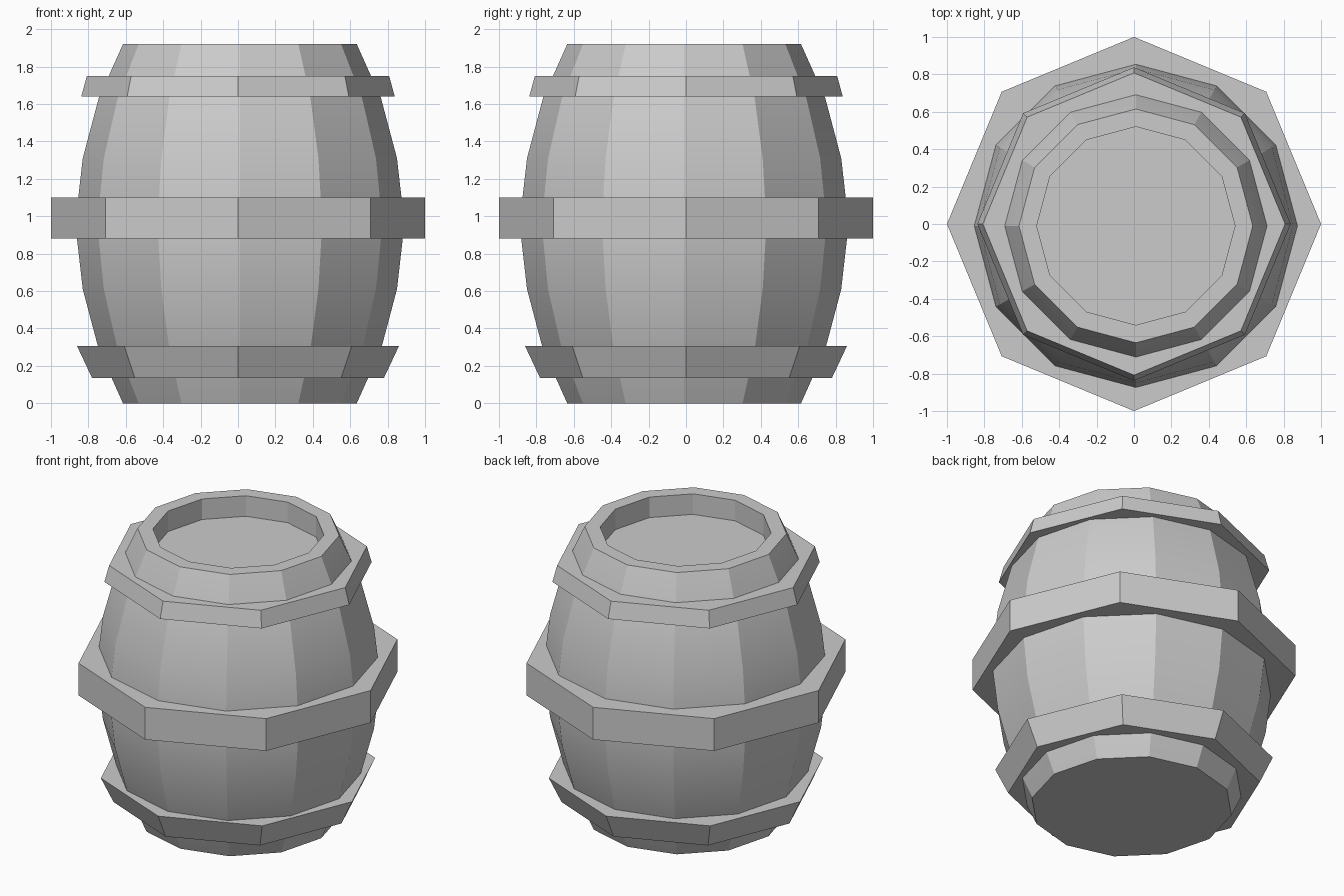
import bpy, bmesh
from math import pi, cos, sin, radians

if "Cube" in bpy.data.objects:
    bpy.data.objects.remove(bpy.data.objects["Cube"])


def lathe(name, profile, sides, cx=0.0, cy=0.0, smooth=None):
    """Revolve an (r, z) profile, listed bottom to top, and cap both ends."""
    bm = bmesh.new()
    rings = []
    for r, z in profile:
        angles = [2 * pi * i / sides for i in range(sides)]
        rings.append([bm.verts.new((cx + r * cos(a), cy + r * sin(a), z)) for a in angles])
    for low, high in zip(rings, rings[1:]):
        for i in range(sides):
            j = (i + 1) % sides
            bm.faces.new((low[i], low[j], high[j], high[i]))
    bm.faces.new(rings[0][::-1])
    bm.faces.new(rings[-1])
    bmesh.ops.recalc_face_normals(bm, faces=bm.faces)
    mesh = bpy.data.meshes.new(name)
    bm.to_mesh(mesh)
    bm.free()
    obj = bpy.data.objects.new(name, mesh)
    bpy.context.collection.objects.link(obj)
    if smooth:
        bpy.ops.object.select_all(action='DESELECT')
        obj.select_set(True)
        bpy.context.view_layer.objects.active = obj
        bpy.ops.object.shade_smooth_by_angle(angle=smooth)
    return obj


# Bulging twelve-sided barrel body with a recessed lid
side = [(0.625, 0.0), (0.755, 0.29), (0.84, 0.61), (0.88, 0.96),
        (0.84, 1.31), (0.755, 1.63), (0.625, 1.92)]
recess = [(0.53, 1.92), (0.53, 1.78)]
lathe("barrel_body", side + recess, 12, 0.01, -0.01, radians(20))

# Eight-sided hoops: name, bottom radius, bottom z, top radius, top z
for name, r0, z0, r1, z1 in (("bottom_hoop", 0.78, 0.135, 0.86, 0.305),
                             ("middle_hoop", 1.0, 0.88, 1.0, 1.10),
                             ("top_hoop", 0.838, 1.64, 0.808, 1.75)):
    lathe(name, [(r0, z0), (r1, z1)], 8)
